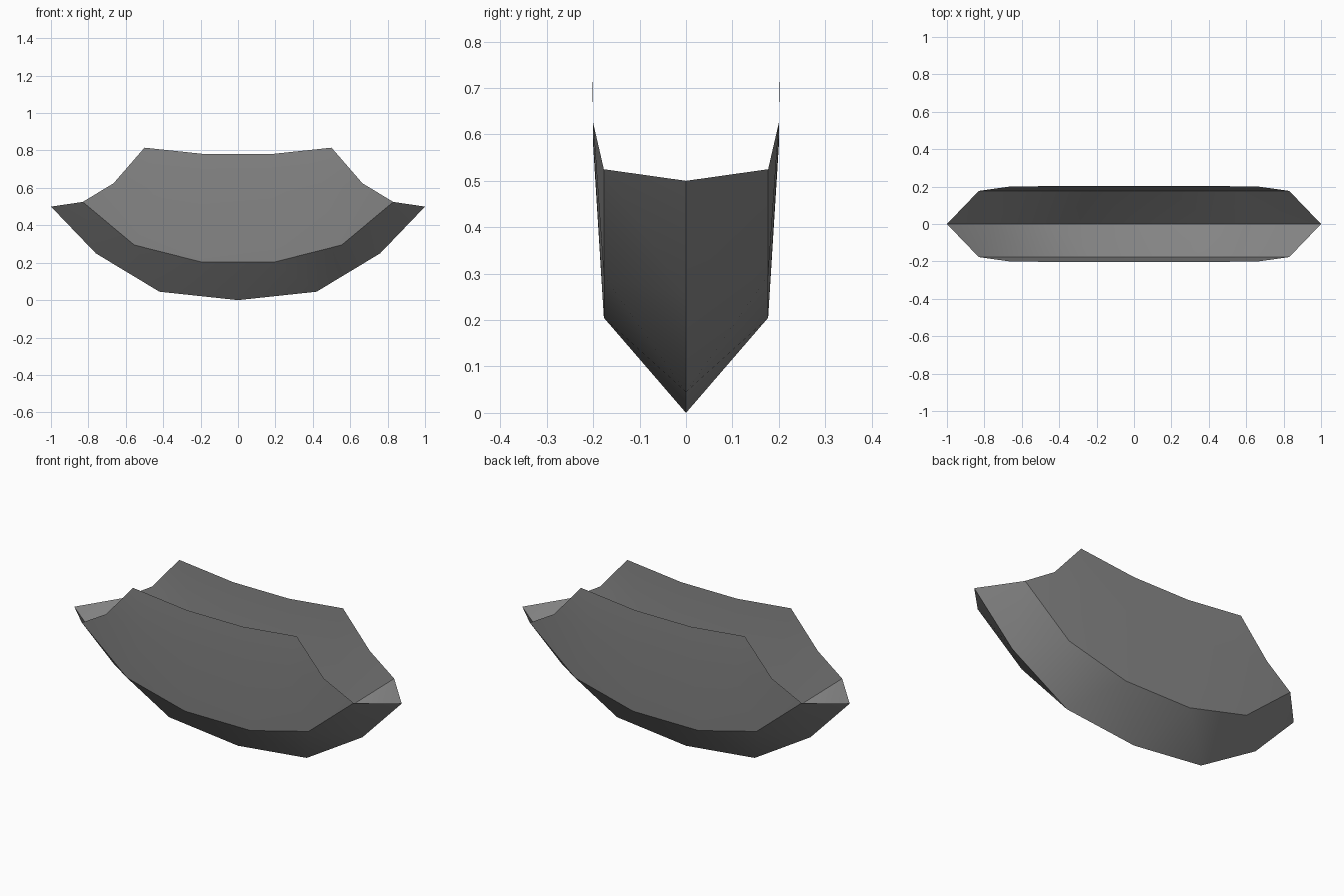
import bpy, bmesh

if "Cube" in bpy.data.objects:
    bpy.data.objects.remove(bpy.data.objects["Cube"])

grey = bpy.data.materials.new("mid grey")
grey.diffuse_color = (0.25, 0.25, 0.25, 1)
grey.use_nodes = True
grey.node_tree.nodes["Principled BSDF"].inputs["Base Color"].default_value = grey.diffuse_color

# Half profiles (x, z), from the centre outwards
KEEL = [(0, 0.0), (0.42, 0.045), (0.76, 0.25), (1.0, 0.5)]
CHINE = [(0.2, 0.205), (0.555, 0.295), (0.83, 0.525)]
BEND = [(0.18, 0.575), (0.44, 0.595), (0.665, 0.625)]
RIM = [(0.17, 0.78), (0.5, 0.815)]


def make_shell(name, build):
    """Build an open sheet, weld it, turn faces outward and smooth soft edges."""
    bm = bmesh.new()
    build(bm)
    bmesh.ops.remove_doubles(bm, verts=bm.verts, dist=0.0005)
    bmesh.ops.recalc_face_normals(bm, faces=bm.faces)
    # outward = away from the point in the middle of the hull
    total = sum(f.normal.dot(f.calc_center_median() - CENTRE) for f in bm.faces)
    if total < 0:
        bmesh.ops.reverse_faces(bm, faces=bm.faces)
    mesh = bpy.data.meshes.new(name)
    bm.to_mesh(mesh)
    bm.free()
    mesh.materials.append(grey)
    obj = bpy.data.objects.new(name, mesh)
    bpy.context.collection.objects.link(obj)
    bpy.ops.object.select_all(action='DESELECT')
    obj.select_set(True)
    bpy.context.view_layer.objects.active = obj
    bpy.ops.object.shade_smooth_by_angle(angle=0.52)


from mathutils import Vector
CENTRE = Vector((0, 0, 0.45))


def face(bm, *points):
    bm.faces.new([bm.verts.new(p) for p in points])


def build_hull(bm):
    for sy in (-1, 1):
        # points placed on one side of the hull, sx mirrors left and right
        def k(i, sx=1): return (sx * KEEL[i][0], 0, KEEL[i][1])
        def c(i, sx=1): return (sx * CHINE[i][0], sy * 0.177, CHINE[i][1])
        def b(i, sx=1): return (sx * BEND[i][0], sy * 0.2, BEND[i][1])
        def r(i, sx=1): return (sx * RIM[i][0], sy * 0.202, RIM[i][1])
        # central faces
        face(bm, k(0), c(0), c(0, -1))
        face(bm, c(0), b(0), b(0, -1), c(0, -1))
        face(bm, b(0), r(0), r(0, -1), b(0, -1))
        for sx in (-1, 1):
            # V-shaped bottom
            for i in range(3):
                face(bm, k(i, sx), k(i + 1, sx), c(i, sx))
            # bottom links and flared sides
            for i in range(2):
                face(bm, k(i + 1, sx), c(i + 1, sx), c(i, sx))
                face(bm, c(i, sx), c(i + 1, sx), b(i + 1, sx), b(i, sx))
            # upright upper sides
            face(bm, b(0, sx), b(1, sx), r(1, sx), r(0, sx))
            face(bm, b(1, sx), b(2, sx), r(1, sx))


make_shell("open_hull", build_hull)
